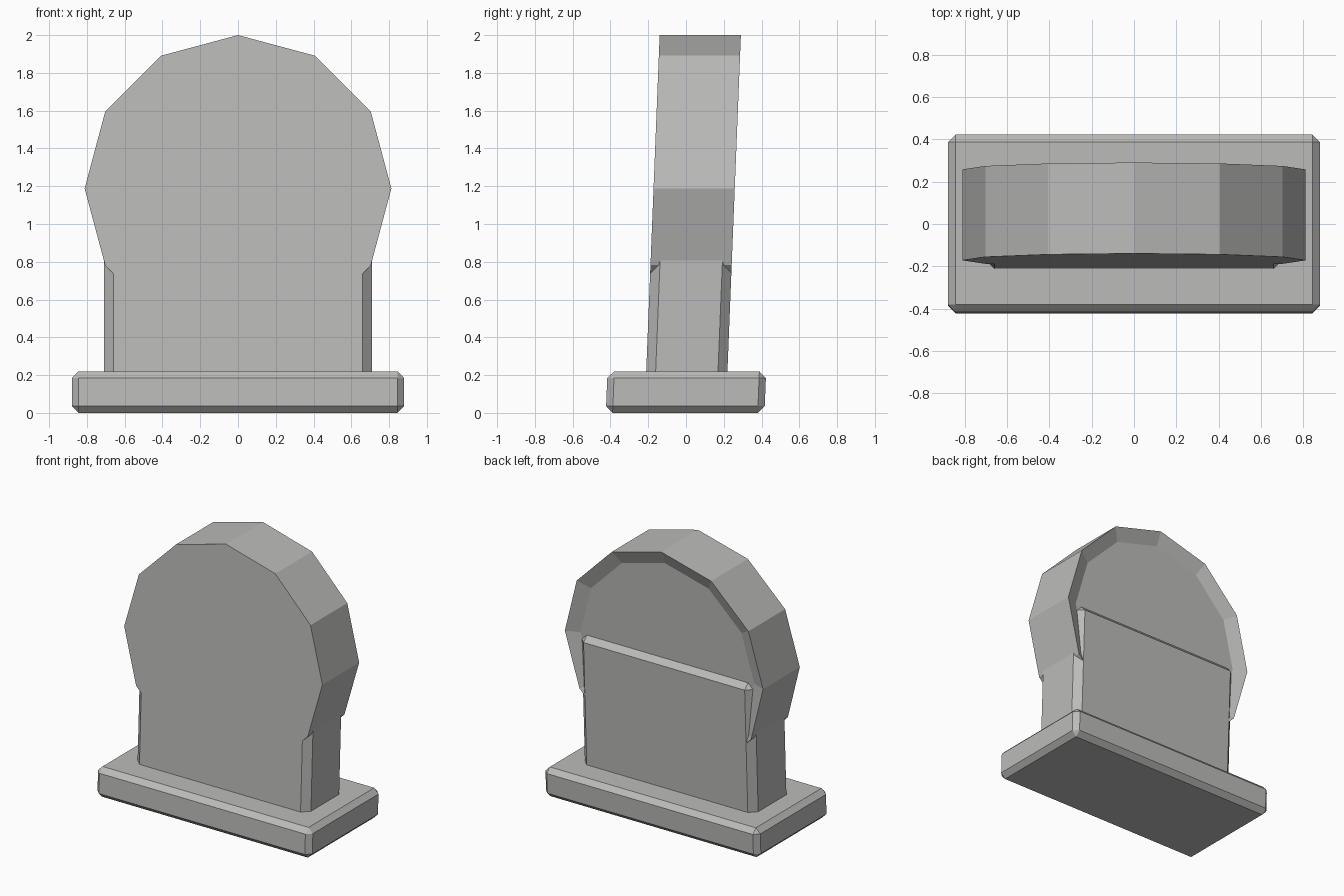
import bpy, bmesh, math
from mathutils import Matrix, Vector

cube = bpy.data.objects.get("Cube")
if cube:
    bpy.data.objects.remove(cube, do_unlink=True)

stone = bpy.data.materials.new("grey_stone")
stone.use_nodes = True
COLOUR = (0.5, 0.5, 0.49, 1)
stone.diffuse_color = COLOUR
stone.node_tree.nodes["Principled BSDF"].inputs["Base Color"].default_value = COLOUR

LEAN = 0.04       # backward lean per unit of height
PIVOT = 0.11      # height that stays in place
HALF_DEPTH = 0.215


def finish(name, bm):
    """Lean the part backwards and turn it into an object."""
    for v in bm.verts:
        v.co.y += LEAN * (v.co.z - PIVOT)
    bmesh.ops.recalc_face_normals(bm, faces=bm.faces)
    mesh = bpy.data.meshes.new(name)
    bm.to_mesh(mesh)
    bm.free()
    mesh.materials.append(stone)
    obj = bpy.data.objects.new(name, mesh)
    bpy.context.collection.objects.link(obj)
    return obj


def chamfered_box(name, half_x, half_y, bottom, top, chamfer):
    bm = bmesh.new()
    size = Matrix.Diagonal((2 * half_x, 2 * half_y, top - bottom, 1))
    place = Matrix.Translation((0, 0, (top + bottom) / 2))
    bmesh.ops.create_cube(bm, size=1, matrix=place @ size)
    bmesh.ops.bevel(bm, geom=bm.edges[:], offset=chamfer, segments=1,
                    affect='EDGES')
    return finish(name, bm)


def round_head(name, radius, centre_z):
    """Twelve-sided disc, flat in front, with a sloped recess behind."""
    bm = bmesh.new()
    centre = Vector((0, 0, centre_z))
    bmesh.ops.create_cone(bm, cap_ends=True, segments=12, radius1=radius,
                          radius2=radius, depth=2 * HALF_DEPTH,
                          matrix=Matrix.Translation(centre)
                          @ Matrix.Rotation(math.pi / 2, 4, 'X'))
    bm.normal_update()
    back = max(bm.faces, key=lambda f: f.normal.y)
    bmesh.ops.inset_region(bm, faces=[back], thickness=0.1)
    for v in back.verts:
        v.co.y -= 0.04
    return finish(name, bm)


chamfered_box("base_plinth", 0.88, 0.42, 0, 0.22, 0.036)
chamfered_box("lower_slab", 0.71, HALF_DEPTH, 0.08, 1.19, 0.05)
round_head("round_head", 0.812, 1.188)
